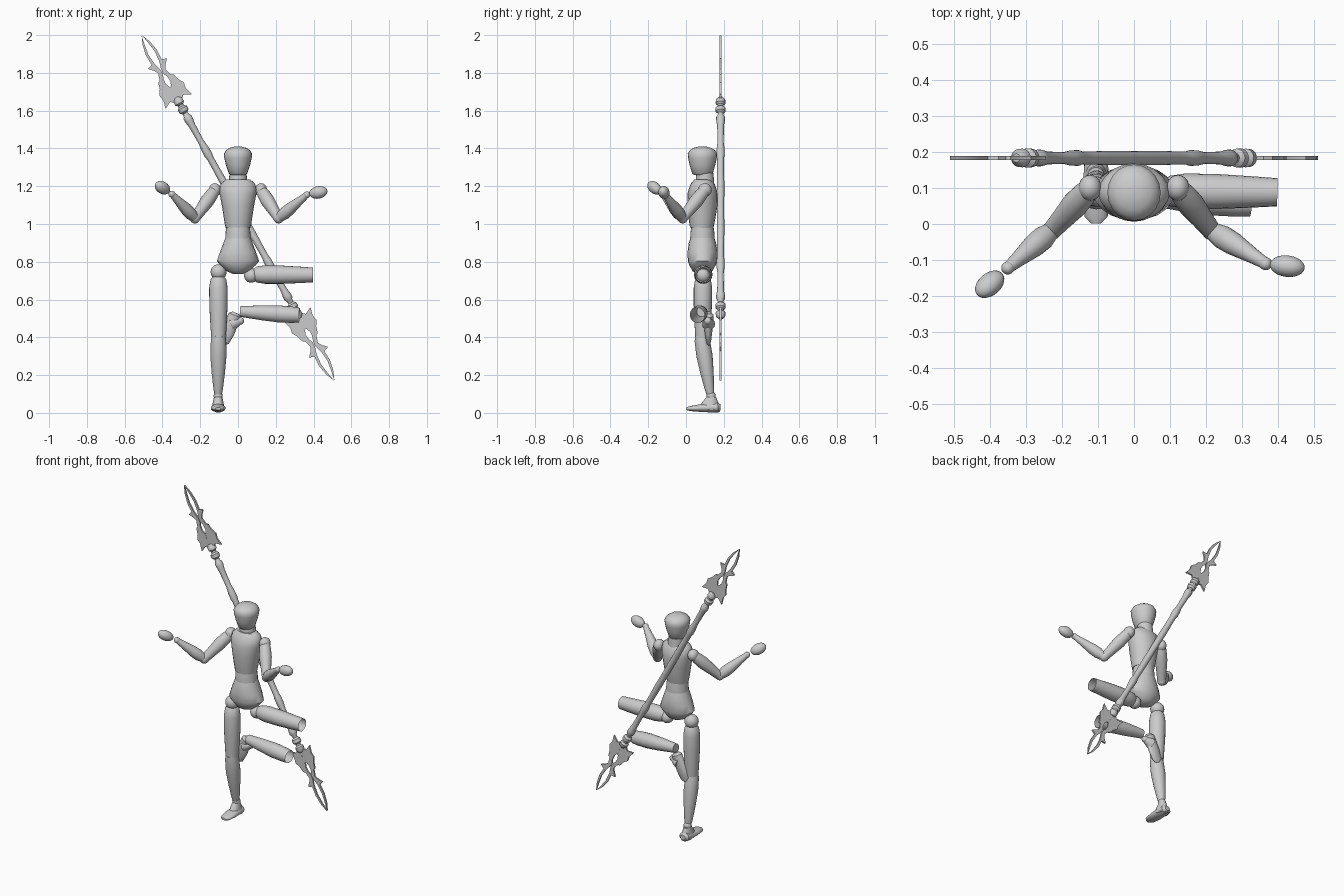
import bpy, bmesh
from math import cos, sin, pi, radians
from mathutils import Vector, Matrix

cube = bpy.data.objects.get("Cube")
if cube:
    bpy.data.objects.remove(cube)

grey = bpy.data.materials.new("plain grey")
grey.use_nodes = True
grey.diffuse_color = (0.6, 0.6, 0.6, 1)
grey.node_tree.nodes["Principled BSDF"].inputs["Base Color"].default_value = (0.6, 0.6, 0.6, 1)


def finish(name, bm, angle=40):
    bmesh.ops.recalc_face_normals(bm, faces=bm.faces)
    mesh = bpy.data.meshes.new(name)
    bm.to_mesh(mesh)
    bm.free()
    obj = bpy.data.objects.new(name, mesh)
    bpy.context.collection.objects.link(obj)
    mesh.materials.append(grey)
    bpy.ops.object.select_all(action='DESELECT')
    obj.select_set(True)
    bpy.context.view_layer.objects.active = obj
    bpy.ops.object.shade_smooth_by_angle(angle=radians(angle))
    return obj


def loft(name, start, end, profile, caps=(True, True), sides=20):
    """Elliptical rings (fraction, radius, optional depth radius) from start to end."""
    start, end = Vector(start), Vector(end)
    turn = Vector((0, 0, 1)).rotation_difference(end - start)
    bm = bmesh.new()
    rings = []
    for f, rx, *ry in profile:
        ry = ry[0] if ry else rx
        c = start.lerp(end, f)
        rings.append([bm.verts.new(c + turn @ Vector((rx * cos(2 * pi * i / sides),
                      ry * sin(2 * pi * i / sides), 0))) for i in range(sides)])
    for a, b in zip(rings, rings[1:]):
        for i in range(sides):
            j = (i + 1) % sides
            bm.faces.new((a[i], a[j], b[j], b[i]))
    if caps[0]:
        bm.faces.new(rings[0][::-1])
    if caps[1]:
        bm.faces.new(rings[-1])
    return finish(name, bm)


def ball(name, centre, size, direction=(0, 0, 1)):
    bm = bmesh.new()
    bmesh.ops.create_uvsphere(bm, u_segments=20, v_segments=12, radius=1)
    turn = Vector((0, 0, 1)).rotation_difference(Vector(direction))
    bm.transform(Matrix.Translation(centre) @ turn.to_matrix().to_4x4() @ Matrix.Diagonal((*size, 1)))
    return finish(name, bm)


# Head and trunk
MID = 0.087
loft("head", (0, MID, 1.26), (0, MID, 1.41),
     [(0, .04, .045), (.06, .05, .055), (.35, .064, .068), (.6, .073, .076), (.75, .074, .078),
      (.87, .064, .067), (.95, .046, .048), (1, .018, .019)])
loft("neck", (0, .1, 1.21), (0, .1, 1.27), [(0, .05), (1, .045)])
loft("chest", (0, .083, .98), (0, .09, 1.235),
     [(0, .066, .062), (.1, .071, .067), (.45, .085, .08), (.7, .097, .08), (.8, .099, .074),
      (.92, .09, .062), (1, .065, .045)])
loft("waist", (0, MID, .915), (0, MID, .99), [(0, .068, .065), (.5, .066, .064), (1, .062, .058)])
loft("pelvis", (0, MID, .735), (0, MID, .925),
     [(0, .025, .025), (.08, .06, .052), (.25, .095, .07), (.36, .112, .077), (.6, .096, .079),
      (.85, .078, .073), (1, .068, .064)])

# Arms: shoulder, elbow, wrist, hand centre
arms = {
    "right": ((-.122, .1, 1.18), (-.228, -.018, 1.03), (-.35, -.122, 1.158), (-.4, -.167, 1.192)),
    "left": ((.122, .1, 1.18), (.215, -.018, 1.03), (.365, -.11, 1.155), (.425, -.117, 1.167)),
}
for side, (shoulder, elbow, wrist, hand) in arms.items():
    reach = Vector(hand) - Vector(wrist)
    ball(side + "_shoulder", shoulder, (.032, .036, .036))
    loft(side + "_upper_arm", shoulder, elbow,
         [(0, .028), (.15, .034), (.4, .037), (.7, .031), (1, .026)])
    ball(side + "_elbow", elbow, (.027, .027, .027))
    loft(side + "_forearm", elbow, wrist,
         [(0, .024), (.2, .033), (.4, .032), (.75, .022), (1, .016)])
    ball(side + "_wrist", wrist, (.018, .018, .018))
    ball(side + "_hand", hand, (.033, .03, .049), reach)

THIGH = [(0, .028), (.06, .042), (.2, .049), (.5, .048), (.8, .043), (1, .039)]
SHIN = [(0, .036), (.1, .041), (.35, .043), (.65, .035), (.92, .025), (1, .02)]
FOOT = [(0, .018, .015), (.08, .033, .028), (.3, .035, .025), (.6, .039, .02), (.9, .032, .013), (1, .014, .007)]

# Standing leg
ball("right_hip", (-.103, .09, .745), (.042, .042, .042))
loft("right_thigh", (-.104, .09, .725), (-.103, .088, .4), THIGH)
ball("right_knee", (-.103, .085, .4), (.036, .036, .036))
loft("right_shin", (-.103, .082, .41), (-.105, .128, .1), SHIN)
ball("right_ankle", (-.105, .133, .09), (.024, .024, .024))
loft("right_instep", (-.105, .137, .085), (-.105, .125, .015), [(0, .022, .024), (.5, .029, .045), (1, .034, .056)])
loft("right_foot", (-.105, .183, .03), (-.105, .002, .022), FOOT)

# Raised leg with open knee ends
ball("left_hip", (.07, .09, .727), (.038, .038, .038))
loft("left_thigh", (.08, .092, .733), (.397, .088, .73), THIGH, caps=(True, False))
loft("left_shin", (.325, .06, .517), (.012, .085, .537),
     [(0, .039), (.12, .043), (.35, .045), (.65, .039), (1, .028)], caps=(False, True))
ball("left_ankle", (.012, .115, .487), (.02, .02, .02))
loft("left_instep", (.012, .115, .487), (-.035, .12, .47), [(0, .018), (.5, .028), (1, .034)])
loft("left_foot", (-.012, .118, .53), (-.085, .12, .362), FOOT)

# Double-ended staff
CENTRE = Vector((0, .183, 1.085))
ALONG = Vector((-.487, 0, .873))
ACROSS = Vector((.873, 0, .487))
shaft = [(0, .019), (.14, .02), (.25, .018), (.3, .018), (.32, .022), (.36, .021), (.4, .016),
         (.5, .018), (.53, .023), (.55, .023), (.56, .016), (.575, .014), (.585, .026), (.605, .027),
         (.615, .016), (.625, .016), (.635, .026), (.655, .025), (.67, .012)]
# Blade half outline as (distance along staff, distance from its axis)
blade = [(.64, .012), (.665, .04), (.645, .08), (.69, .068), (.72, .074), (.75, .056), (.785, .046),
         (.79, .034), (.83, .022), (.85, .034), (.875, .058), (.885, .03), (.94, .033), (1, .021),
         (1.046, .001), (1.0, .01), (.94, .019), (.88, .014), (.84, .002), (.81, .002), (.79, .012),
         (.76, .014), (.73, .002)]
for end, sign in (("upper", 1), ("lower", -1)):
    loft(end + "_shaft", CENTRE, CENTRE + sign * ALONG, shaft, caps=(False, True))
    bm = bmesh.new()
    for half in (1, -1):
        face = bm.faces.new([bm.verts.new(CENTRE + sign * (s * ALONG + half * t * ACROSS)
                             - Vector((0, .005, 0))) for s, t in blade])
        new = bmesh.ops.extrude_face_region(bm, geom=[face])["geom"]
        bmesh.ops.translate(bm, vec=(0, .01, 0), verts=[v for v in new if isinstance(v, bmesh.types.BMVert)])
    # Solid core joining both blade halves
    core = [(.64, .014), (.735, .006), (.735, -.006), (.64, -.014)]
    face = bm.faces.new([bm.verts.new(CENTRE + sign * (s * ALONG + t * ACROSS)
                         - Vector((0, .0045, 0))) for s, t in core])
    new = bmesh.ops.extrude_face_region(bm, geom=[face])["geom"]
    bmesh.ops.translate(bm, vec=(0, .009, 0), verts=[v for v in new if isinstance(v, bmesh.types.BMVert)])
    finish(end + "_blade", bm, 30)
